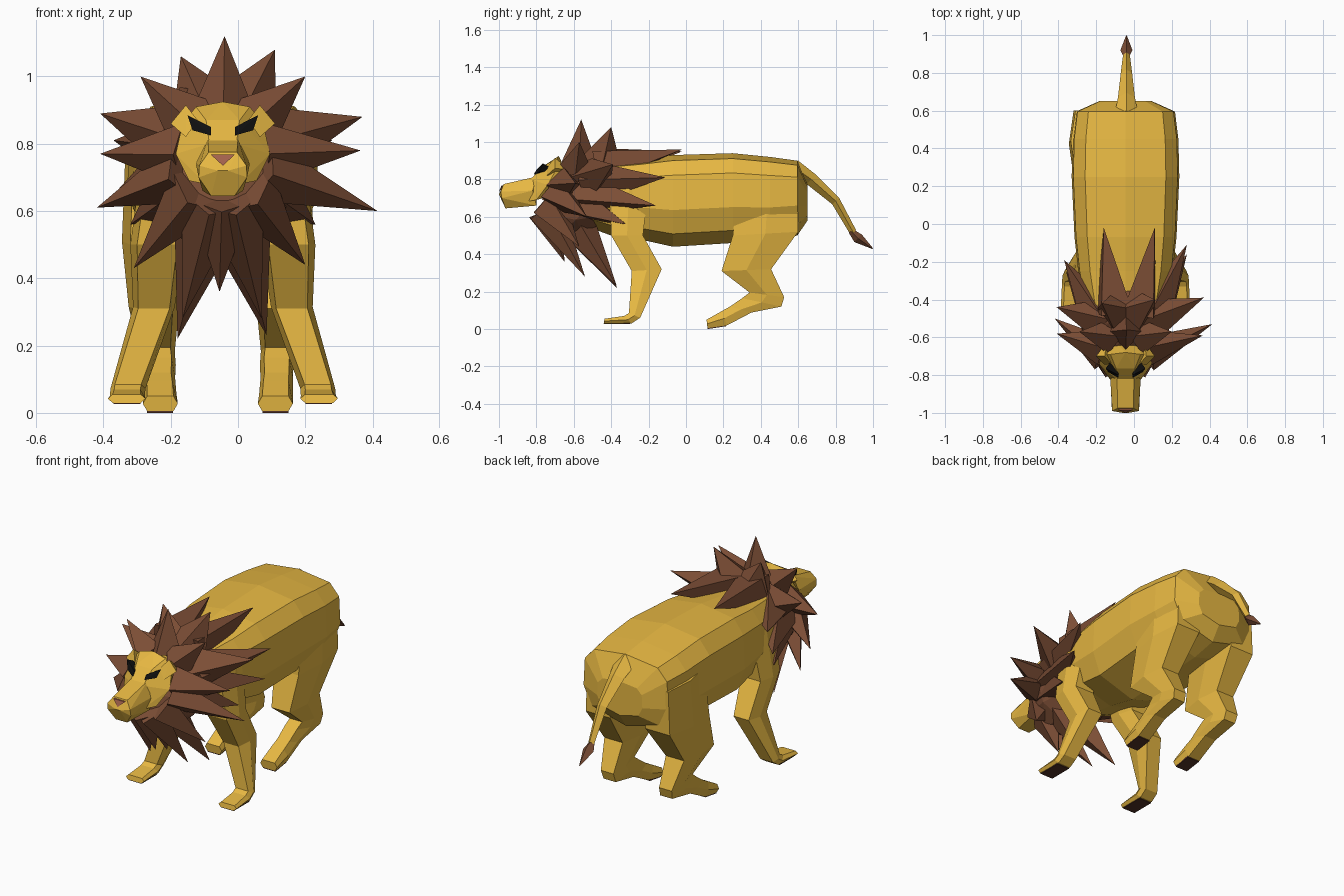
import bpy, bmesh
from mathutils import Vector

CX = -0.045  # plane of symmetry


def material(name, rgb):
    m = bpy.data.materials.new(name)
    m.diffuse_color = (*rgb, 1)
    return m


GOLD = material("gold_fur", (0.80, 0.48, 0.055))
BROWN = material("brown_hair", (0.20, 0.075, 0.036))
DARK = material("dark_pad", (0.08, 0.03, 0.018))
BLACK = material("black_eye", (0.005, 0.005, 0.005))
PINK = material("nose_skin", (0.36, 0.12, 0.07))


def finish(name, bm, mat):
    bmesh.ops.recalc_face_normals(bm, faces=bm.faces)
    me = bpy.data.meshes.new(name)
    bm.to_mesh(me)
    bm.free()
    me.materials.append(mat)
    ob = bpy.data.objects.new(name, me)
    bpy.context.collection.objects.link(ob)
    return ob


def loft(name, rings, mat):
    """Skin equal-length point rings and cap both ends."""
    bm = bmesh.new()
    vs = [[bm.verts.new(p) for p in r] for r in rings]
    n = len(vs[0])
    for a, b in zip(vs, vs[1:]):
        for i in range(n):
            bm.faces.new((a[i], a[(i + 1) % n], b[(i + 1) % n], b[i]))
    bm.faces.new(vs[0])
    bm.faces.new(vs[-1])
    return finish(name, bm, mat)


def hull(name, pts, mat, sides=(1, -1), joined=True):
    """Convex hull of points (u, y, z), mirrored about the symmetry plane."""
    groups = [sides] if joined else [(s,) for s in sides]
    for g in groups:
        bm = bmesh.new()
        for s in g:
            for u, y, z in pts:
                bm.verts.new((CX + s * u, y, z))
        bmesh.ops.remove_doubles(bm, verts=bm.verts, dist=0.0005)
        res = bmesh.ops.convex_hull(bm, input=bm.verts)
        loose = [v for v in bm.verts if not v.link_faces]
        bmesh.ops.delete(bm, geom=loose, context='VERTS')
        finish(name, bm, mat)


# Body: y, bottom, top, half width
body = [(-0.62, 0.58, 0.88, 0.15), (-0.40, 0.50, 0.89, 0.22), (-0.25, 0.48, 0.905, 0.25),
        (-0.07, 0.44, 0.93, 0.27), (0.25, 0.46, 0.94, 0.285), (0.45, 0.47, 0.92, 0.28),
        (0.595, 0.50, 0.90, 0.262), (0.65, 0.58, 0.77, 0.14)]
rings = []
for y, b, t, w in body:
    h = t - b
    half = [(0.75 * w, t - 0.06 * h), (0.97 * w, t - 0.22 * h), (w, b + 0.40 * h), (0.82 * w, b + 0.14 * h)]
    rings.append([(CX, y, t)] + [(CX + u, y, z) for u, z in half] + [(CX, y, b)]
                 + [(CX - u, y, z) for u, z in reversed(half)])
loft("body", rings, GOLD)


# Legs: front point (y, z), back point (y, z), offset, half width
def leg(name, secs, side, shift=0):
    rings = []
    for fy, fz, by, bz, u, w in secs:
        c = CX + side * u + shift
        my, mz = (fy + by) / 2, (fz + bz) / 2
        rings.append([(c - 0.75 * w, fy, fz), (c + 0.75 * w, fy, fz), (c + w, my, mz),
                      (c + 0.75 * w, by, bz), (c - 0.75 * w, by, bz), (c - w, my, mz)])
    loft(name, rings, GOLD)


front = [(-0.41, 0.76, -0.20, 0.76, 0.15, 0.09), (-0.40, 0.50, -0.23, 0.50, 0.195, 0.08),
         (-0.29, 0.31, -0.13, 0.32, 0.205, 0.062), (-0.305, 0.085, -0.245, 0.06, 0.282, 0.052),
         (-0.33, 0.07, -0.29, 0.03, 0.284, 0.052), (-0.435, 0.055, -0.44, 0.03, 0.286, 0.056)]
hind = [(0.28, 0.78, 0.60, 0.76, 0.16, 0.10), (0.25, 0.50, 0.60, 0.52, 0.17, 0.10),
        (0.19, 0.31, 0.455, 0.32, 0.175, 0.075), (0.34, 0.195, 0.525, 0.17, 0.165, 0.052),
        (0.30, 0.165, 0.51, 0.12, 0.16, 0.05), (0.235, 0.12, 0.35, 0.088, 0.16, 0.048),
        (0.19, 0.095, 0.22, 0.02, 0.158, 0.05), (0.11, 0.05, 0.115, 0.005, 0.156, 0.052)]
for s, tag in ((1, "right"), (-1, "left")):
    leg("front_leg_" + tag, front, s)
    leg("hind_leg_" + tag, hind, s, -0.03 if s < 0 else 0)
hull("front_paw_pad", [(u, y, z) for u in (0.245, 0.325) for y in (-0.438, -0.3) for z in (0.026, 0.034)],
     DARK, joined=False)
for s, d in ((1, 0), (-1, 0.03)):
    hull("hind_paw_pad", [(u + d, y, z + e) for u in (0.118, 0.195) for y, z in ((0.116, 0), (0.215, 0.015))
                          for e in (0, 0.01)], DARK, sides=(s,))


# Tail: y, z, half width, half thickness
def tail_ring(y, z, w, t):
    return [(CX + 0.005 - w, y, z), (CX + 0.005, y + t, z + t), (CX + 0.005 + w, y, z), (CX + 0.005, y - t, z - t)]


loft("tail", [tail_ring(*p) for p in ((0.57, 0.87, 0.065, 0.03), (0.67, 0.80, 0.045, 0.025),
                                      (0.80, 0.685, 0.03, 0.018), (0.895, 0.515, 0.018, 0.014))], GOLD)
loft("tail_tuft", [tail_ring(*p) for p in ((0.88, 0.525, 0.012, 0.01), (0.92, 0.485, 0.032, 0.02),
                                           (0.998, 0.43, 0.002, 0.002))], BROWN)

# Head
hull("skull", [(0, -0.68, 0.925), (0.08, -0.69, 0.91), (0.12, -0.69, 0.86), (0.14, -0.74, 0.77),
               (0.10, -0.80, 0.69), (0.04, -0.83, 0.80), (0.05, -0.86, 0.68), (0.05, -0.765, 0.87),
               (0.08, -0.60, 0.75)], GOLD)
hull("muzzle", [(0.042, -0.975, 0.775), (0.045, -0.80, 0.815), (0.07, -0.99, 0.735), (0.072, -0.985, 0.70),
                (0.035, -0.965, 0.645), (0.08, -0.82, 0.74), (0.06, -0.80, 0.66), (0.015, -1.0, 0.72)], GOLD)
hull("nose", [(0.036, -0.986, 0.768), (0.0, -1.0, 0.735), (0.03, -0.96, 0.77)], PINK)
hull("ear", [(0.075, -0.74, 0.87), (0.11, -0.70, 0.915), (0.155, -0.70, 0.86), (0.11, -0.745, 0.82),
             (0.10, -0.62, 0.85)], GOLD, joined=False)
hull("eye", [(0.036, -0.815, 0.825), (0.036, -0.80, 0.85), (0.105, -0.765, 0.885), (0.09, -0.785, 0.84),
             (0.06, -0.70, 0.85)], BLACK, joined=False)

# Mane: core mass
bm = bmesh.new()
bmesh.ops.create_icosphere(bm, subdivisions=2, radius=1)
for v in bm.verts:
    v.co = Vector((CX + 0.215 * v.co.x, -0.54 - 0.2 * v.co.y + 0.09 * v.co.z, 0.71 + 0.24 * v.co.z))
finish("mane_core", bm, BROWN)


# Mane: pointed locks (tips), rooted on a tilted ring behind the face
def lock(bm, tip, root_y, r):
    tip = Vector(tip)
    d = Vector((tip.x - CX, 0, tip.z - 0.75)).normalized()
    root = Vector((CX + 0.12 * d.x, root_y + 0.09 * d.z, 0.76 + 0.13 * d.z))
    ax = (tip - root).normalized()
    side = ax.cross(Vector((0, 1, 0))).normalized()
    up = side.cross(ax)
    ring = [bm.verts.new(root + r * o) for o in (side, up, -side, -up)]
    t = bm.verts.new(tip)
    for i in range(4):
        bm.faces.new((ring[i], ring[(i + 1) % 4], t))
    bm.faces.new(ring)


front_tips = [(-0.04, -0.56, 1.12), (0.20, -0.57, 1.0), (-0.29, -0.57, 1.0), (0.365, -0.59, 0.78),
              (-0.41, -0.58, 0.77), (0.415, -0.53, 0.60), (-0.42, -0.50, 0.61), (0.20, -0.57, 0.44),
              (-0.31, -0.57, 0.43), (-0.055, -0.65, 0.36), (0.07, -0.54, 0.28), (-0.165, -0.54, 0.28)]
back_tips = [(0.11, -0.40, 1.08), (-0.17, -0.42, 1.06), (0.11, -0.02, 0.96), (-0.16, -0.02, 0.95),
             (0.37, -0.39, 0.88), (-0.41, -0.44, 0.89), (0.28, -0.11, 0.81), (-0.37, -0.19, 0.81),
             (0.28, -0.16, 0.66), (-0.36, -0.25, 0.66), (0.23, -0.32, 0.56), (-0.32, -0.32, 0.56),
             (0.085, -0.37, 0.23), (-0.18, -0.37, 0.22)]
bm = bmesh.new()
for t in front_tips:
    lock(bm, t, -0.66, 0.095)
for t in back_tips:
    lock(bm, t, -0.54, 0.12)
finish("mane_locks", bm, BROWN)
